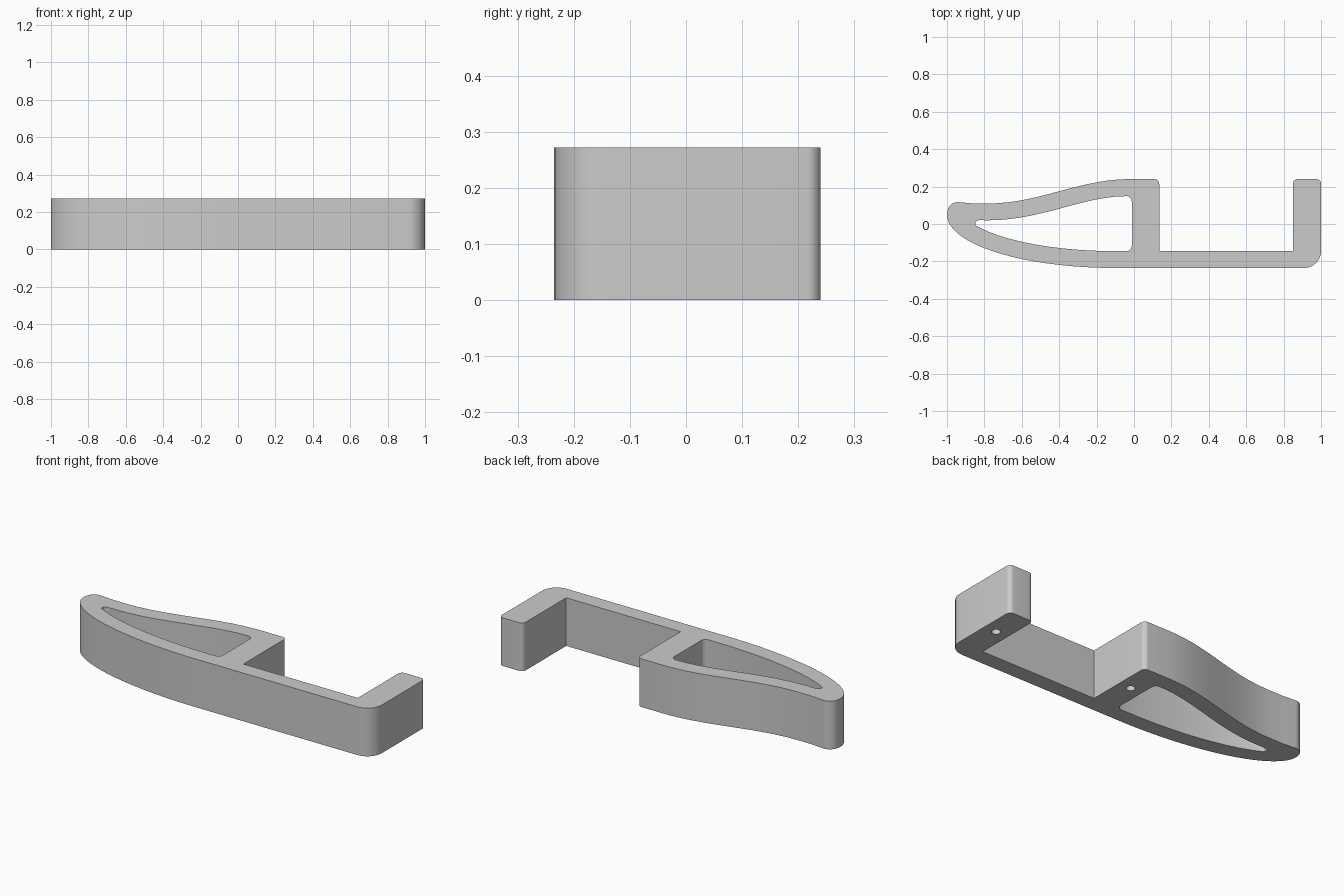
import bpy, bmesh, math
from mathutils import Vector

cube = bpy.data.objects.get("Cube")
if cube:
    bpy.data.objects.remove(cube, do_unlink=True)

HEIGHT = 0.272
WALL = 0.09


def fillet(points, steps=8):
    """Closed outline from (x, y, radius) corners; radius 0 keeps the point."""
    out = []
    for i, (x, y, r) in enumerate(points):
        p = Vector((x, y))
        if r == 0:
            out.append(p)
            continue
        a = (Vector(points[i - 1][:2]) - p).normalized()
        b = (Vector(points[(i + 1) % len(points)][:2]) - p).normalized()
        half = math.acos(a.dot(b)) / 2
        reach = r / math.tan(half)
        centre = p + (a + b).normalized() * (r / math.sin(half))
        start, end = p + a * reach - centre, p + b * reach - centre
        # Points between the tangents, pushed out to the fillet radius
        sweep = math.pi - 2 * half
        for k in range(steps + 1):
            t = k / steps
            d = start * math.sin((1 - t) * sweep) + end * math.sin(t * sweep)
            out.append(centre + d.normalized() * r)
    return out


def crest(x, inset=0.0):
    """S-shaped upper edge of the handle, optionally offset inwards."""
    t = min(max((x + 0.78) / 0.76, 0), 1)
    slope = 0.065 * math.pi / 0.76 * math.sin(math.pi * t)
    n = Vector((slope, -1)).normalized() * inset
    return (x + n.x, 0.11 + 0.065 * (1 - math.cos(math.pi * t)) + n.y, 0)


def belly(angle, inset=0.0):
    """Elliptical lower edge of the handle, optionally offset inwards."""
    c, s = math.cos(angle), math.sin(angle)
    n = Vector((c / 0.9, s / 0.285)).normalized() * inset
    return (-0.1 - 0.9 * c + n.x, 0.05 - 0.285 * s + n.y, 0)


def spread(a, b, n):
    return [a + (b - a) * i / n for i in range(n + 1)]


def circle(x, y, r, n=24):
    return [Vector((x + r * math.cos(math.tau * i / n),
                    y + r * math.sin(math.tau * i / n))) for i in range(n)]


# Outer outline: handle crest, web, open gap, hook, belly
outline = fillet(
    [(-0.99, 0.121, 0.055)]
    + [crest(x) for x in spread(-0.86, -0.02, 28)]
    + [(0.135, 0.24, 0.025), (0.135, -0.145, 0), (0.85, -0.145, 0),
       (0.85, 0.24, 0.025), (1, 0.24, 0.025), (1, -0.235, 0.09)]
    + [belly(t) for t in spread(math.pi / 2, 0, 36)])

# Opening inside the handle
opening = fillet(
    [(-0.85, 0.021, 0.022)]
    + [crest(x, WALL) for x in spread(-0.8, -0.1, 24)]
    + [(-0.012, 0.15, 0.028), (-0.012, -0.145, 0.028)]
    + [belly(t, WALL) for t in spread(math.pi / 2 - 0.05, 0.49, 28)])

# Blind holes in the underside
holes = [circle(x, 0.045, 0.023) for x in (0.06, 0.925)]

bm = bmesh.new()


def ring(points, z):
    verts = [bm.verts.new((p.x, p.y, z)) for p in points]
    return [bm.edges.new((v, verts[(i + 1) % len(verts)])) for i, v in enumerate(verts)]


def cap(*rings):
    bmesh.ops.triangle_fill(bm, use_beauty=True, normal=(0, 0, 1),
                            edges=[e for r in rings for e in r])


def wall(lower, upper):
    for a, b in zip(lower, upper):
        bm.faces.new((a.verts[0], a.verts[1], b.verts[1], b.verts[0]))


bottom = [ring(p, 0) for p in (outline, opening)]
top = [ring(p, HEIGHT) for p in (outline, opening)]
mouths = [ring(p, 0) for p in holes]
ends = [ring(p, 0.14) for p in holes]
cap(*bottom, *mouths)
cap(*top)
for end in ends:
    cap(end)
for lower, upper in zip(bottom + mouths, top + ends):
    wall(lower, upper)
bmesh.ops.recalc_face_normals(bm, faces=bm.faces)

mesh = bpy.data.meshes.new("clip_hook")
bm.to_mesh(mesh)
bm.free()
obj = bpy.data.objects.new("clip_hook", mesh)
bpy.context.collection.objects.link(obj)

# Plain grey material
grey = bpy.data.materials.new("plain_grey")
grey.use_nodes = True
colour = (0.6, 0.6, 0.6, 1)
grey.diffuse_color = colour
grey.node_tree.nodes["Principled BSDF"].inputs["Base Color"].default_value = colour
mesh.materials.append(grey)

bpy.ops.object.select_all(action='DESELECT')
obj.select_set(True)
bpy.context.view_layer.objects.active = obj
bpy.ops.object.shade_smooth_by_angle(angle=math.radians(30))
